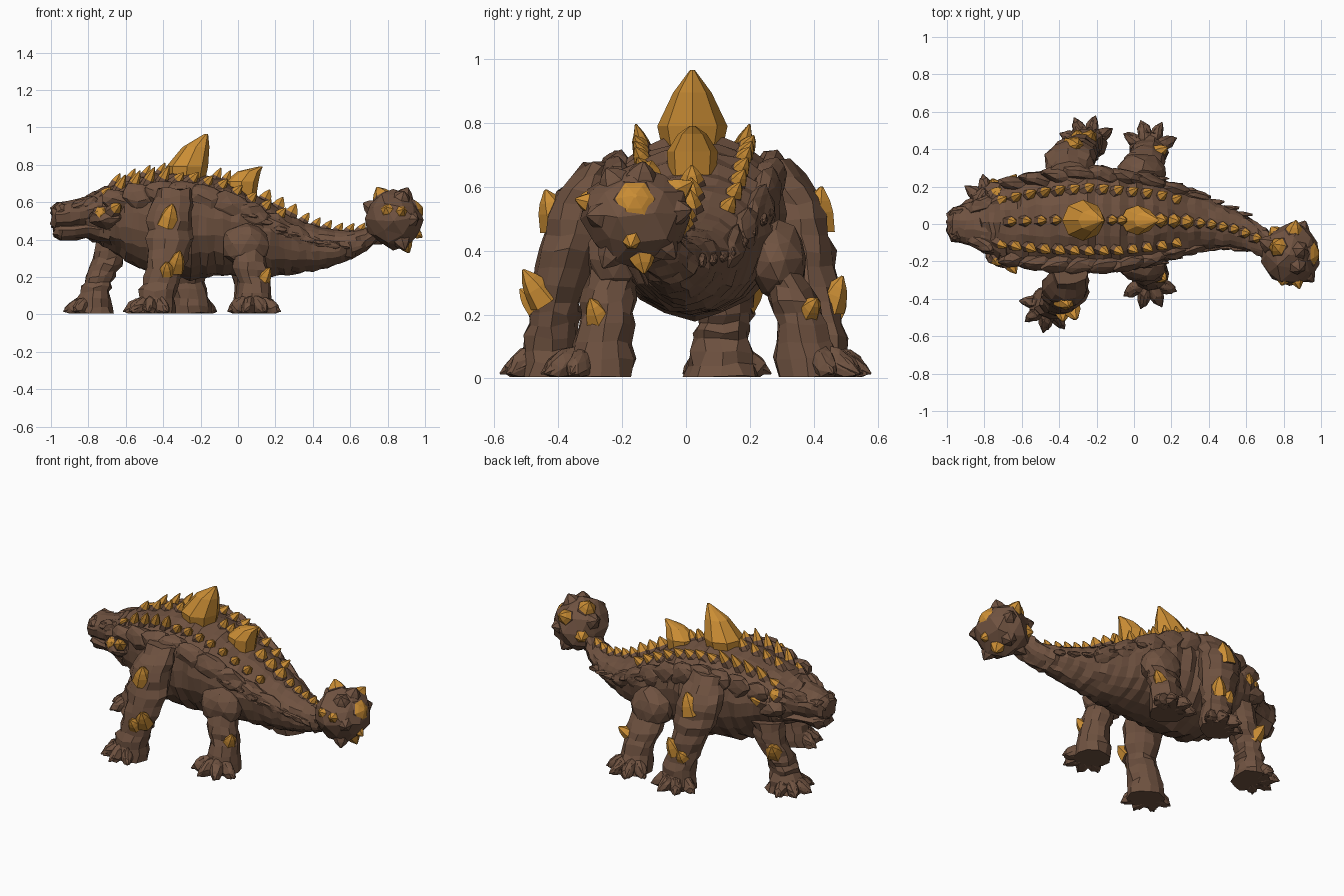
import bpy, bmesh, math, random
from mathutils import Vector

random.seed(4)
if "Cube" in bpy.data.objects:
    bpy.data.objects.remove(bpy.data.objects["Cube"], do_unlink=True)


def make_material(name, rgb):
    m = bpy.data.materials.new(name)
    m.use_nodes = True
    m.diffuse_color = (*rgb, 1)
    m.node_tree.nodes["Principled BSDF"].inputs["Base Color"].default_value = (*rgb, 1)
    return m


HIDE = make_material("brown_hide", (0.16, 0.085, 0.052))
GOLD = make_material("amber_horn", (0.6, 0.27, 0.035))


def finish(name, bm):
    bmesh.ops.recalc_face_normals(bm, faces=bm.faces[:])
    me = bpy.data.meshes.new(name)
    bm.to_mesh(me)
    bm.free()
    me.materials.append(HIDE)
    me.materials.append(GOLD)
    ob = bpy.data.objects.new(name, me)
    bpy.context.collection.objects.link(ob)


def jitter(amount):
    return Vector([random.uniform(-amount, amount) for _ in range(3)])


def skin(bm, rings):
    """Bridge successive vertex rings and close both ends."""
    n = len(rings[0])
    for a, b in zip(rings, rings[1:]):
        for i in range(n):
            bm.faces.new((a[i], a[(i + 1) % n], b[(i + 1) % n], b[i]))
    bm.faces.new(rings[0])
    bm.faces.new(rings[-1])


def refine(sections, steps):
    out = []
    for a, b in zip(sections, sections[1:]):
        out += [[p + (q - p) * k / steps for p, q in zip(a, b)] for k in range(steps)]
    return out + [list(sections[-1])]


def trunk(name, sections, n=20, steps=4, rib=0.03, rough=0.008):
    """Sections along x: x, centre y, bottom z, top z, half width."""
    bm = bmesh.new()
    rings = []
    for k, (x, y, lo, hi, w) in enumerate(refine(sections, steps)):
        mid = lo + 0.6 * (hi - lo)
        s = 1 - rib * (k % 2)
        ring = []
        for i in range(n):
            a = math.tau * i / n
            v = math.sin(a) * s
            z = mid + v * (hi - mid if v > 0 else mid - lo)
            ring.append(bm.verts.new(Vector((x, y + w * s * math.cos(a), z)) + jitter(rough)))
        rings.append(ring)
    skin(bm, rings)
    finish(name, bm)


def limb(name, sections, n=11, steps=3, rough=0.009):
    """Sections down z: x, y, z, x radius, y radius."""
    bm = bmesh.new()
    rings = []
    for k, (x, y, z, rx, ry) in enumerate(refine(sections, steps)):
        s = 1 - 0.07 * (k % 2)
        rings.append([bm.verts.new(Vector((x + rx * s * math.cos(math.tau * i / n),
                      y + ry * s * math.sin(math.tau * i / n), z)) + jitter(rough))
                      for i in range(n)])
    skin(bm, rings)
    for v in bm.verts:
        v.co.z = max(v.co.z, 0.005)
    finish(name, bm)


def lump(name, centre, size, direction=(1, 0, 0), rough=0.008):
    """Faceted boulder, first size along the direction."""
    bm = bmesh.new()
    bmesh.ops.create_icosphere(bm, subdivisions=2, radius=1)
    q = Vector(direction).to_track_quat("X", "Z")
    for v in bm.verts:
        p = q @ Vector([c * s for c, s in zip(v.co, size)])
        v.co = Vector(centre) + p + jitter(rough)
        v.co.z = max(v.co.z, 0.005)
    finish(name, bm)


def horn(name, base, tip, r, gold_from=0.2, n=6):
    """Pointed horn, hide-coloured below the given fraction of its height."""
    base, tip = Vector(base), Vector(tip)
    axis = tip - base
    q = axis.to_track_quat("Z", "Y")
    bm = bmesh.new()
    rings = []
    for t, s in ((-0.4, 1.25), (0.25, 0.95), (0.6, 0.65), (1, 0.1)):
        rings.append([bm.verts.new(base + axis * t + q @ Vector((r * s * math.cos(math.tau * i / n),
                      r * s * math.sin(math.tau * i / n), 0))) for i in range(n)])
    skin(bm, rings)
    for f in bm.faces:
        height = (f.calc_center_median() - base).dot(axis) / axis.length_squared
        f.material_index = int(height > gold_from)
    finish(name, bm)


# Body, neck and tail
BODY = [(-0.82, 0, 0.42, 0.63, 0.13), (-0.72, 0.01, 0.36, 0.68, 0.2), (-0.6, 0.015, 0.28, 0.72, 0.24),
        (-0.45, 0.02, 0.2, 0.755, 0.275), (-0.25, 0.025, 0.185, 0.76, 0.295), (-0.08, 0.02, 0.2, 0.72, 0.28),
        (0.1, 0.02, 0.205, 0.635, 0.245), (0.25, 0.015, 0.205, 0.55, 0.185), (0.4, 0, 0.23, 0.48, 0.135),
        (0.55, -0.03, 0.27, 0.445, 0.1), (0.66, -0.08, 0.32, 0.45, 0.085), (0.76, -0.14, 0.4, 0.53, 0.08)]
trunk("body_and_tail", BODY)


def back(x):
    """Top height, centre y and half width of the body at x."""
    for a, b in zip(BODY, BODY[1:]):
        if x <= b[0]:
            t = (x - a[0]) / (b[0] - a[0])
            return [a[k] + (b[k] - a[k]) * t for k in (3, 1, 4)]


# Blunt head with a closed jaw, brows and cheeks
trunk("upper_head", [(-1.0, 0, 0.47, 0.565, 0.055), (-0.97, 0, 0.445, 0.6, 0.09), (-0.9, 0, 0.445, 0.605, 0.11),
      (-0.8, 0, 0.45, 0.63, 0.155), (-0.68, 0, 0.45, 0.68, 0.2)], n=14, steps=2)
trunk("lower_jaw", [(-0.985, 0, 0.415, 0.48, 0.05), (-0.94, 0, 0.39, 0.49, 0.09),
      (-0.8, 0, 0.41, 0.49, 0.13), (-0.68, 0, 0.36, 0.5, 0.18)], n=12, steps=2)
for side, s, eye in (("left", 1, (0.165, 0.6)), ("right", -1, (0.19, 0.54))):
    lump("brow_" + side, (-0.82, s * 0.1, 0.59), (0.09, 0.04, 0.035), (1, s * 0.35, 0.3))
    lump("nostril_bump_" + side, (-0.95, s * 0.055, 0.56), (0.04, 0.035, 0.035))
    lump("cheek_" + side, (-0.7, s * 0.17, 0.52), (0.1, 0.06, 0.06))
    horn("cheek_horn_" + side, (-0.66, s * 0.215, 0.56), (-0.63, s * 0.265, 0.59), 0.036, 0.1)
    horn("eye_horn_" + side, (-0.73, s * eye[0], eye[1]), (-0.72, s * (eye[0] + 0.03), eye[1] + 0.02), 0.042, 0.1)

# Armour plates overlapping along both flanks
for side, s in (("left", 1), ("right", -1)):
    for k in range(9):
        x = -0.62 + k * 0.115
        top, y, w = back(x)
        lump(f"flank_plate_{side}_{k}", (x, y + s * w * 0.83, top - 0.09 - 0.12 * w),
             (0.12, 0.02 + 0.09 * w, 0.03 + 0.16 * w), (1, -s * 0.2, -0.4))
    for k in range(8):
        x = 0.05 + k * 0.075
        top, y, w = back(x)
        lump(f"tail_ridge_{side}_{k}", (x, y + s * w * 0.95, top - 0.13 + 0.008 * k),
             (0.065, 0.014, 0.018), (1, 0, -0.2), 0.004)

# Legs: path sections, foot centre, toe heading in degrees
LEGS = {
    "front_left": ([(-0.66, 0.13, 0.42, 0.1, 0.1), (-0.69, 0.14, 0.3, 0.09, 0.095), (-0.74, 0.12, 0.2, 0.08, 0.09),
                    (-0.765, 0.11, 0.12, 0.08, 0.09), (-0.77, 0.11, 0.005, 0.11, 0.12)], (-0.775, 0.11), 165),
    "front_right": ([(-0.34, -0.26, 0.67, 0.09, 0.07), (-0.36, -0.33, 0.55, 0.125, 0.1), (-0.37, -0.36, 0.4, 0.13, 0.1),
                     (-0.39, -0.41, 0.24, 0.1, 0.085), (-0.43, -0.42, 0.13, 0.1, 0.09),
                     (-0.45, -0.43, 0.005, 0.12, 0.105)], (-0.455, -0.425), 238),
    "middle_left": ([(-0.34, 0.27, 0.68, 0.1, 0.07), (-0.345, 0.34, 0.55, 0.14, 0.1), (-0.32, 0.37, 0.4, 0.135, 0.095),
                     (-0.28, 0.4, 0.24, 0.105, 0.085), (-0.255, 0.42, 0.13, 0.095, 0.09),
                     (-0.25, 0.43, 0.005, 0.11, 0.1)], (-0.25, 0.425), 95),
    "rear_left": ([(0.04, 0.2, 0.48, 0.1, 0.07), (0.05, 0.32, 0.28, 0.115, 0.08),
                   (0.07, 0.36, 0.17, 0.1, 0.08), (0.08, 0.39, 0.005, 0.11, 0.11)], (0.08, 0.4), 85),
    "rear_right": ([(0.03, -0.17, 0.48, 0.08, 0.07), (0.06, -0.24, 0.28, 0.1, 0.085),
                    (0.085, -0.25, 0.17, 0.085, 0.09), (0.08, -0.27, 0.005, 0.115, 0.11)], (0.08, -0.3), 275)}
for name, (path, (fx, fy), heading) in LEGS.items():
    limb("leg_" + name, path)
    for k in range(4):
        a = math.radians(heading + (k - 1.5) * 42)
        d = Vector((math.cos(a), math.sin(a), 0))
        p = Vector((fx, fy, 0.045)) + d * 0.075
        lump(f"toe_{name}_{k}", p, (0.08, 0.038, 0.048), d + Vector((0, 0, -0.45)), 0.006)
        horn(f"claw_{name}_{k}", p + d * 0.025, p + d * 0.085 - Vector((0, 0, 0.03)), 0.03, 2)
lump("thigh_left", (0.04, 0.285, 0.37), (0.135, 0.095, 0.12))
lump("thigh_right", (0.04, -0.225, 0.37), (0.13, 0.09, 0.12))

# Horns on shoulders, elbows and hips: base, tip, radius
LIMB_HORNS = [((-0.37, -0.41, 0.51), (-0.35, -0.44, 0.59), 0.05), ((-0.32, -0.34, 0.55), (-0.31, -0.36, 0.6), 0.042),
              ((-0.33, -0.46, 0.27), (-0.31, -0.51, 0.34), 0.043), ((-0.38, -0.48, 0.24), (-0.38, -0.52, 0.28), 0.036),
              ((-0.32, 0.41, 0.51), (-0.3, 0.425, 0.6), 0.055), ((-0.24, 0.46, 0.25), (-0.22, 0.49, 0.32), 0.042),
              ((-0.3, 0.47, 0.22), (-0.3, 0.5, 0.25), 0.035), ((0.14, 0.39, 0.22), (0.18, 0.41, 0.25), 0.032),
              ((0.14, -0.28, 0.2), (0.17, -0.3, 0.25), 0.036), ((-0.74, 0.19, 0.26), (-0.76, 0.24, 0.31), 0.046)]
for k, (base, tip, r) in enumerate(LIMB_HORNS):
    horn(f"limb_horn_{k}", base, tip, r, -0.2)


# Two great back crystals leaning to the tail
def crystal(name, outline):
    bm = bmesh.new()
    rings = []
    for x, y, z, rx, ry in outline:
        rings.append([bm.verts.new((x + rx * math.cos(math.tau * i / 8), y + ry * math.sin(math.tau * i / 8), z))
                      for i in range(8)])
    skin(bm, rings)
    for f in bm.faces:
        f.material_index = 1
    finish(name, bm)


crystal("large_back_crystal", [(-0.28, 0.02, 0.7, 0.1, 0.09), (-0.272, 0.02, 0.79, 0.112, 0.11),
        (-0.225, 0.02, 0.895, 0.072, 0.06), (-0.17, 0.02, 0.965, 0.01, 0.008)])
crystal("small_back_crystal", [(0.01, 0.02, 0.58, 0.08, 0.07), (0.02, 0.02, 0.71, 0.09, 0.08),
        (0.06, 0.02, 0.765, 0.062, 0.045), (0.12, 0.02, 0.79, 0.012, 0.01)])

# Rows of stubby horns along the spine and sides of the back
for k, x in enumerate([-0.66, -0.58, -0.5, -0.42, -0.12, -0.07, 0.14, 0.21, 0.28, 0.35, 0.41, 0.47, 0.53, 0.59, 0.65]):
    top, y, w = back(x)
    h = 0.055 if x < 0.3 else 0.04
    horn(f"spine_horn_{k}", (x, y, top - 0.005), (x + 0.03, y, top + h),
         0.04 if 0.1 < x < 0.3 else 0.028, 0.2 if x > 0.1 else 0.35)
for side, s in (("left", 1), ("right", -1)):
    for k in range(13):
        x = -0.72 + k * 0.078
        top, y, w = back(x)
        h = 0.085 if -0.65 < x < -0.35 else 0.045
        root = Vector((x, y + s * w * 0.55, top - 0.045))
        horn(f"side_horn_{side}_{k}", root, root + Vector((0.04, s * 0.025, h)), 0.03, 0.3)

# Tail club with low bosses: heading, elevation, reach, radius, then whether it is amber
CLUB = Vector((0.835, -0.16, 0.51))
lump("tail_club", CLUB, (0.158, 0.168, 0.158), rough=0.012)
STUDS = [(0, 22, 0.165, 0.065, 1), (-5, -33, 0.18, 0.034, 1), (65, 5, 0.195, 0.05, 0), (80, 30, 0.21, 0.05, 1),
         (70, -45, 0.19, 0.05, 0), (-50, 0, 0.195, 0.05, 0), (-105, 20, 0.185, 0.05, 1), (-75, 15, 0.2, 0.04, 1),
         (-60, -55, 0.2, 0.05, 0), (20, -65, 0.2, 0.045, 1), (-60, 55, 0.18, 0.05, 0), (150, 58, 0.2, 0.055, 1),
         (20, 65, 0.185, 0.05, 0), (150, -45, 0.19, 0.05, 0), (155, 25, 0.2, 0.05, 0), (125, -10, 0.18, 0.045, 1)]
for k, (head, lift, reach, r, amber) in enumerate(STUDS):
    a, e = math.radians(head), math.radians(lift)
    d = Vector((math.cos(a) * math.cos(e), math.sin(a) * math.cos(e), math.sin(e)))
    horn(f"club_stud_{k}", CLUB + d * 0.13, CLUB + d * reach, r, 0.2 if amber else 2)
